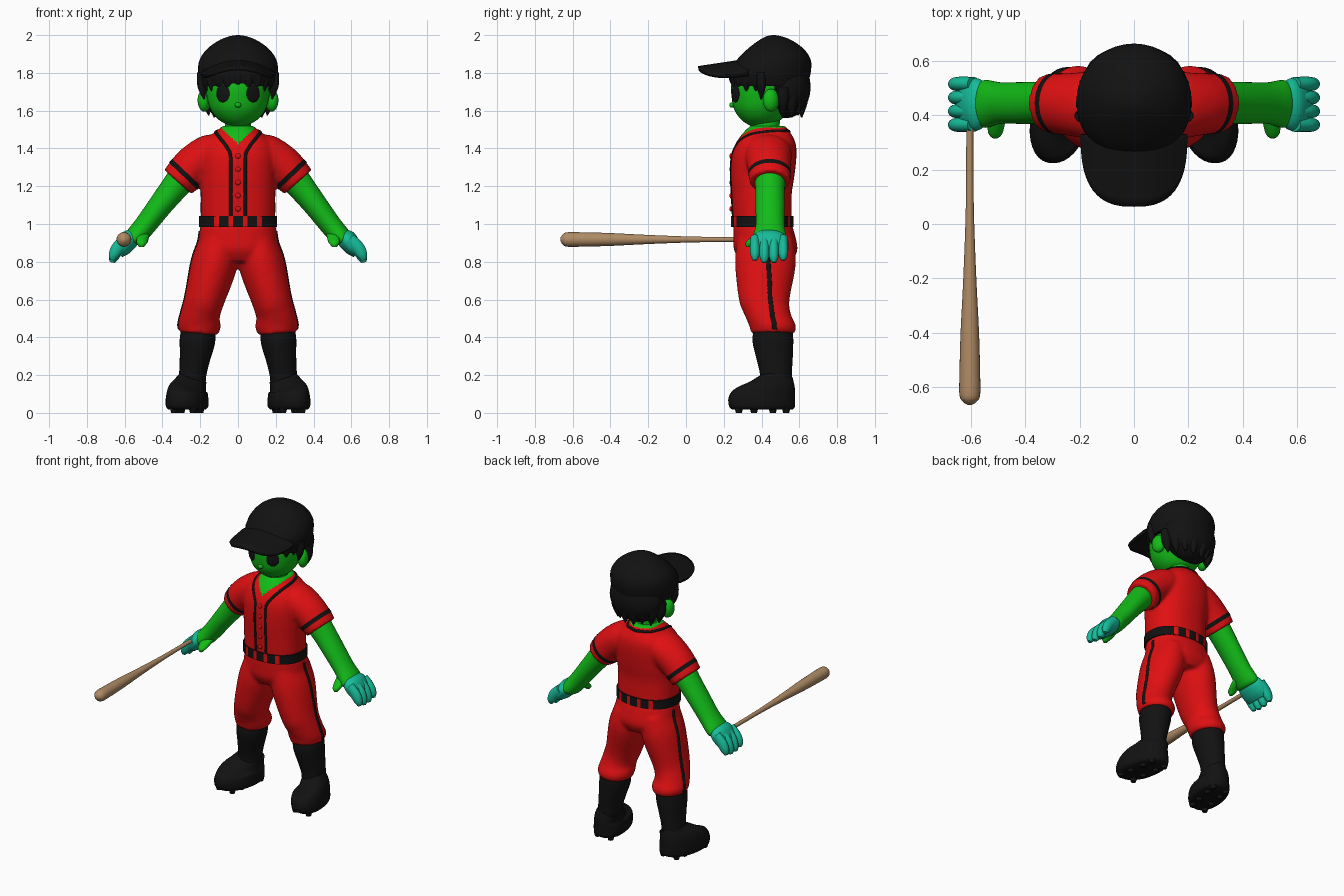
import bpy, bmesh, math
from mathutils import Vector, Matrix
from mathutils.bvhtree import BVHTree

cube = bpy.data.objects.get("Cube")
if cube:
    bpy.data.objects.remove(cube)


def material(name, *rgb):
    m = bpy.data.materials.new(name)
    m.use_nodes = True
    m.diffuse_color = (*rgb, 1)
    for n in m.node_tree.nodes:
        if n.type == 'BSDF_PRINCIPLED':
            n.inputs["Base Color"].default_value = (*rgb, 1)
    return m


RED = material("red cloth", .75, .005, .006)
BLACK = material("black", .006, .006, .006)
GREEN = material("green skin", .006, .5, .009)
TEAL = material("teal glove", .008, .5, .32)
WOOD = material("bat wood", .43, .26, .13)


def finish(name, bm, mat, smooth=True):
    bmesh.ops.recalc_face_normals(bm, faces=bm.faces)
    me = bpy.data.meshes.new(name)
    bm.to_mesh(me)
    bm.free()
    ob = bpy.data.objects.new(name, me)
    bpy.context.collection.objects.link(ob)
    me.materials.append(mat)
    if smooth:
        bpy.ops.object.select_all(action='DESELECT')
        ob.select_set(True)
        bpy.context.view_layer.objects.active = ob
        bpy.ops.object.shade_smooth_by_angle(angle=math.radians(50))
    return ob


def spline(pts, steps):
    # Catmull-Rom interpolation through tuples of any length
    pts = [Vector(p) for p in pts]
    out = []
    for i in range(len(pts) - 1):
        a, b, c, d = pts[max(i - 1, 0)], pts[i], pts[i + 1], pts[min(i + 2, len(pts) - 1)]
        for k in range(steps):
            t = k / steps
            out.append(b + (c - a) * (t / 2) + (a * 2 - b * 5 + c * 4 - d) * (t * t / 2)
                       + (b * 3 - a - c * 3 + d) * (t ** 3 / 2))
    return out + [pts[-1]]


def loft(name, rows, mat, s=1, power=1, segs=36, steps=4, axis=(0, 1, 0), caps=True):
    # rows: x, y, z of centre, radius along the axis, radius across it
    rows = spline(rows, steps)
    ctr = [Vector((r[0] * s, r[1], r[2])) for r in rows]
    u = Vector(axis)
    bm = bmesh.new()
    rings = []
    for i, r in enumerate(rows):
        v = (ctr[min(i + 1, len(rows) - 1)] - ctr[max(i - 1, 0)]).cross(u).normalized()
        ring = []
        for k in range(segs):
            a = math.tau * k / segs
            c, d = [math.copysign(abs(w) ** power, w) for w in (math.cos(a), math.sin(a))]
            ring.append(bm.verts.new(ctr[i] + u * (c * r[3]) + v * (d * r[4])))
        rings.append(ring)
    for p, q in zip(rings, rings[1:]):
        for k in range(segs):
            bm.faces.new((p[k - 1], p[k], q[k], q[k - 1]))
    if caps:
        bm.faces.new(rings[0])
        bm.faces.new(rings[-1])
    return finish(name, bm, mat)


def body(name, rows, mat, **kw):
    # rows: x, z, front y, back y, half width
    return loft(name, [(x, (f + b) / 2, z, (b - f) / 2, w) for x, z, f, b, w in rows], mat, **kw)


def ball(name, loc, size, mat, turn=0):
    bm = bmesh.new()
    bmesh.ops.create_uvsphere(bm, u_segments=24, v_segments=14, radius=1)
    bm.transform(Matrix.LocRotScale(Vector(loc), Matrix.Rotation(turn, 3, 'Z'), Vector(size)))
    return finish(name, bm, mat)


def fuse(name, parts):
    # Weld overlapping parts into one soft garment
    bpy.ops.object.select_all(action='DESELECT')
    for p in parts:
        p.select_set(True)
    ob = parts[0]
    bpy.context.view_layer.objects.active = ob
    bpy.ops.object.join()
    ob.name = name
    m = ob.modifiers.new("weld", 'REMESH')
    m.mode, m.voxel_size, m.use_smooth_shade = 'VOXEL', .011, True
    bpy.ops.object.modifier_apply(modifier="weld")
    m = ob.modifiers.new("soften", 'SMOOTH')
    m.factor, m.iterations = .5, 6
    bpy.ops.object.modifier_apply(modifier="soften")
    return ob


def piping(name, cloth, path, radius, s=1):
    # Cord laid on the nearest cloth surface
    tree = BVHTree.FromPolygons([v.co for v in cloth.data.vertices],
                                [p.vertices[:] for p in cloth.data.polygons])
    cu = bpy.data.curves.new(name, 'CURVE')
    cu.dimensions, cu.bevel_depth, cu.bevel_resolution = '3D', radius, 2
    pts = spline([(x * s, y, z) for x, y, z in path], 8)
    sp = cu.splines.new('POLY')
    sp.points.add(len(pts) - 1)
    for p, q in zip(sp.points, pts):
        hit, normal = tree.find_nearest(q)[:2]
        p.co = (*(hit - normal * (radius - .006)), 1)
    cu.materials.append(BLACK)
    bpy.context.collection.objects.link(bpy.data.objects.new(name, cu))


# Jersey
torso = body("torso", [(0, .97, .25, .56, .195), (0, 1.06, .245, .56, .198), (0, 1.16, .24, .56, .198),
                       (0, 1.26, .235, .575, .202), (0, 1.36, .24, .585, .205), (0, 1.43, .265, .58, .19),
                       (0, 1.48, .30, .555, .13), (0, 1.52, .34, .525, .08)], RED, power=.88)
sleeves = [loft("sleeve", [(.1, .43, 1.39, .12, .085), (.15, .435, 1.37, .125, .105),
                           (.24, .44, 1.305, .115, .107), (.318, .445, 1.222, .108, .097)], RED, s=s)
           for s in (1, -1)]
jersey = fuse("jersey", [torso] + sleeves)
jersey.data.materials.append(GREEN)
for p in jersey.data.polygons:
    x, y, z = p.center
    p.material_index = int((y < .43 and z > 1.425 + .9 * abs(x)) or z > 1.51)
for i in range(5):
    ball("button", (0, .238, 1.08 + i * .07), (.014, .008, .014), RED)

# Trousers
hips = body("hips", [(0, 1.0, .25, .56, .198), (0, .93, .25, .58, .208),
                     (0, .86, .255, .59, .21), (0, .8, .29, .56, .14)], RED, power=.9)
legs = [body("leg", [(.1, .92, .27, .57, .1), (.125, .79, .26, .582, .122), (.178, .6, .28, .548, .106),
                     (.2, .52, .31, .556, .104), (.205, .46, .335, .583, .114),
                     (.208, .42, .345, .575, .1)], RED, s=s) for s in (1, -1)]
trousers = fuse("trousers", [hips] + legs)

# Belt with cloth loops
belt = body("belt", [(0, .983, .239, .568, .207), (0, 1.043, .239, .568, .207)], BLACK,
            power=.9, segs=120, steps=1)
belt.data.materials.append(RED)
for p in belt.data.polygons:
    x = abs(p.center.x)
    p.material_index = int(len(p.vertices) == 4 and (abs(x - .035) < .014 or abs(x - .118) < .013))

# Cap, brim and hair
body("cap", [(0, 1.73, .245, .64, .195), (0, 1.8, .232, .66, .212), (0, 1.87, .27, .66, .203),
             (0, 1.93, .33, .62, .16), (0, 1.975, .39, .555, .095), (0, 1.995, .43, .5, .04),
             (0, 2.0, .46, .47, .005)], BLACK)
bm = bmesh.new()
grid = []
for i in range(9):
    row = []
    for j in range(25):
        a = math.pi * j / 24
        x = .19 * math.copysign(abs(math.cos(a)) ** .75, math.cos(a))
        y = .33 - .265 * (i / 8) * math.sin(a) ** .75
        row.append(bm.verts.new((x, y, 1.825 + .15 * (y - .065) - 2 * x * x)))
    grid.append(row)
for p, q in zip(grid, grid[1:]):
    for j in range(24):
        bm.faces.new((p[j], p[j + 1], q[j + 1], q[j]))
bmesh.ops.remove_doubles(bm, verts=bm.verts, dist=.0005)
brim = finish("brim", bm, BLACK)
solid = brim.modifiers.new("thickness", 'SOLIDIFY')
solid.thickness, solid.offset = .022, 0
ball("back_hair", (0, .53, 1.725), (.187, .13, .165), BLACK)


def tuft(angle, top, tip, rx, ry, size):
    # Pointed lock hanging at an angle around the head, 0 at the front
    x, y = rx * math.sin(angle), .44 - ry * math.cos(angle)
    loft("hair_tuft", [(x, y, top, size * .8, size), (x * 1.02, y, (top + tip) / 2, size * .7, size * .8),
                       (x * .97, y, tip, .003, .003)], BLACK, segs=10)


for i in range(-4, 5):
    tuft(i * .3, 1.8, 1.72 - .015 * (i % 2) - .006 * abs(i), .172, .188, .032)
for s in (1, -1):
    tuft(s * 1.35, 1.8, 1.66, .19, .19, .034)
    for i in range(4):
        tuft(s * (2.0 + i * .32), 1.72, 1.575 - .012 * (i % 2), .175, .175, .045)

# Head, neck and face
body("head", [(0, 1.52, .34, .44, .04), (0, 1.55, .295, .5, .1), (0, 1.6, .258, .54, .142),
              (0, 1.66, .243, .58, .163), (0, 1.74, .24, .6, .172), (0, 1.82, .27, .6, .165)], GREEN)
body("neck", [(0, 1.42, .33, .5, .08), (0, 1.5, .345, .495, .07), (0, 1.58, .35, .5, .068)], GREEN)
ball("nose", (0, .243, 1.63), (.017, .014, .014), GREEN)

for s, side in ((1, "left"), (-1, "right")):
    ball(side + "_ear", (s * .178, .45, 1.655), (.034, .045, .06), GREEN, turn=s * .4)
    ball(side + "_eye", (s * .08, .262, 1.69), (.04, .009, .046), BLACK, turn=s * .5)

    # Trim on jersey and trousers
    piping(side + "_collar_trim", jersey,
           [(0, .56, 1.5), (.09, .53, 1.51), (.125, .43, 1.5), (.1, .32, 1.46), (.06, .25, 1.41),
            (.042, .22, 1.36), (.042, .21, 1.2), (.042, .22, 1.04)], .01, s)
    piping(side + "_trouser_stripe", trousers,
           [(.26, .43, .97), (.28, .44, .8), (.32, .455, .6), (.36, .47, .47), (.34, .475, .425)], .017, s)
    loft(side + "_sleeve_band", [(.272, .443, 1.272, .113, .106), (.29, .444, 1.253, .112, .104)],
         BLACK, s=s, steps=1, caps=False)

    # Arm and hand
    loft(side + "_arm", [(.25, .44, 1.30, .085, .085), (.335, .445, 1.195, .078, .073),
                         (.41, .445, 1.1, .077, .064), (.49, .445, .995, .076, .058),
                         (.545, .442, .93, .088, .054), (.56, .44, .912, .08, .04)], GREEN, s=s)
    loft(side + "_palm", [(.552, .44, .948, .07, .035), (.575, .44, .92, .095, .052),
                          (.61, .44, .875, .095, .046), (.635, .44, .845, .08, .03)], TEAL, s=s)
    for i in range(4):
        y = .365 + i * .05
        drop = .012 * (i in (1, 2))
        loft(side + "_finger", [(.59, y, .92, .026, .034), (.635, y, .875, .027, .035),
                                (.658, y, .835 - drop, .024, .028), (.665, y, .808 - drop, .012, .014)],
             TEAL, s=s, segs=14)
    loft(side + "_thumb", [(.495, .42, .96, .03, .03), (.505, .375, .925, .035, .032),
                           (.51, .345, .9, .03, .028), (.51, .33, .878, .012, .012)], GREEN, s=s, segs=16)

    # Sock and studded shoe
    body(side + "_sock", [(.21, .45, .36, .565, .09), (.215, .38, .352, .568, .094),
                          (.228, .29, .372, .565, .081), (.24, .2, .392, .56, .072),
                          (.245, .1, .39, .56, .072)], BLACK, s=s)
    shoe = body(side + "_shoe", [(.27, .018, .245, .565, .095), (.27, .035, .228, .577, .108),
                                 (.27, .08, .225, .577, .108), (.27, .12, .25, .577, .1),
                                 (.262, .15, .32, .573, .085), (.25, .185, .38, .565, .073)],
                BLACK, s=s, power=.92)
    for v in shoe.data.vertices:
        v.co.x += s * (.4 - v.co.y) * .16
    for y in (.28, .36, .46, .53):
        for dx in (-.05, .05):
            bm = bmesh.new()
            bmesh.ops.create_cone(bm, cap_ends=True, segments=10, radius1=.016, radius2=.024, depth=.03,
                                  matrix=Matrix.Translation((s * (.27 + dx + (.4 - y) * .16), y, .015)))
            finish(side + "_stud", bm, BLACK)

# Bat held in the right hand
loft("bat", [(-.604, y, .918, r, r) for y, r in
             ((-.665, .008), (-.655, .024), (-.63, .038), (-.55, .038), (-.4, .034), (-.2, .024),
              (.05, .015), (.3, .013), (.42, .013))], WOOD, axis=(1, 0, 0), segs=24)
